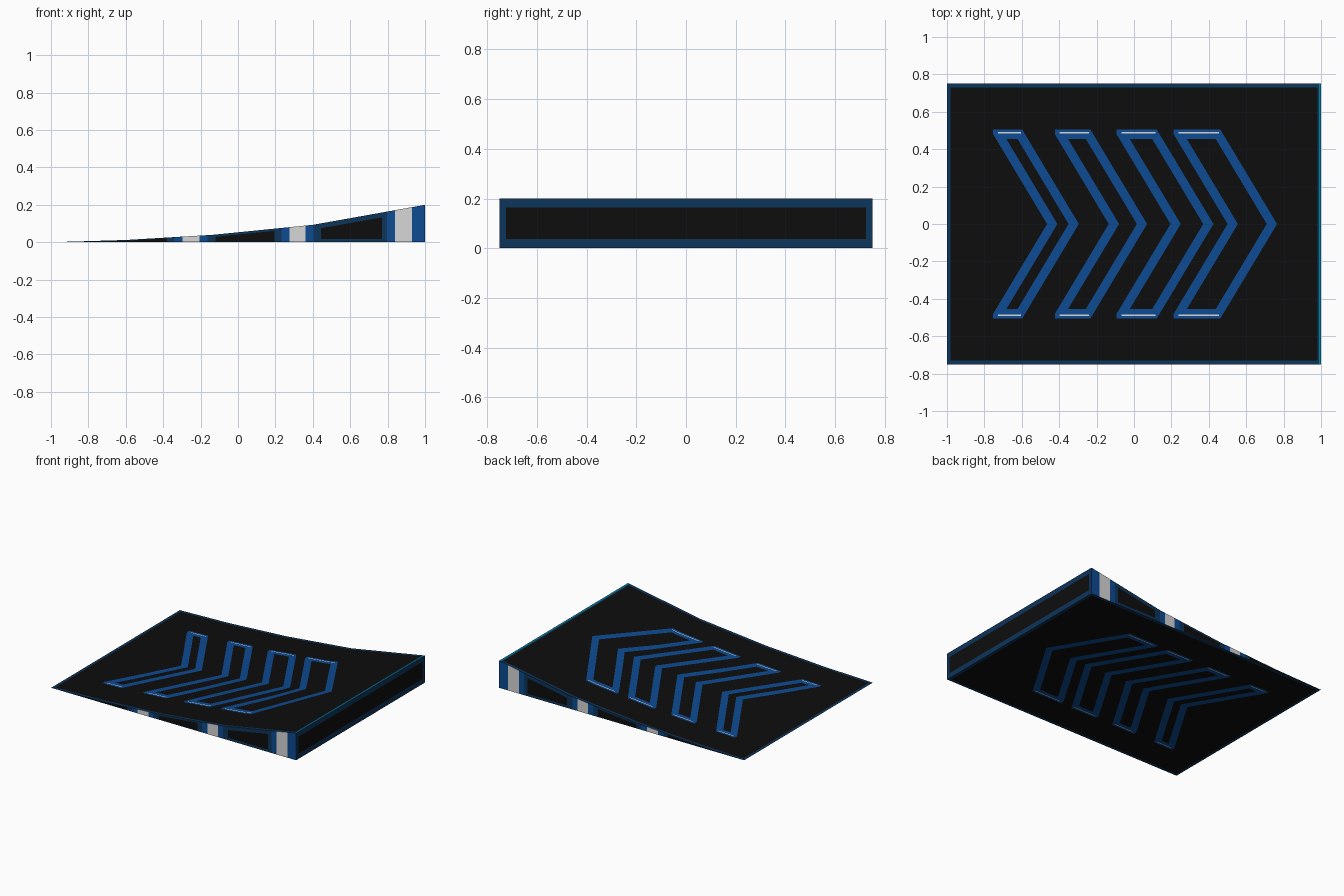
import bpy, bmesh
from mathutils import Vector

if "Cube" in bpy.data.objects:
    bpy.data.objects.remove(bpy.data.objects["Cube"])

COLOURS = {
    "black": (0.004, 0.004, 0.004, 1),
    "bright_blue": (0.004, 0.07, 0.29, 1),
    "navy": (0.004, 0.035, 0.105, 1),
    "pale_grey": (0.68, 0.68, 0.68, 1),
    "teal": (0.0, 0.23, 0.36, 1),
}
BLACK, BLUE, NAVY, GREY, TEAL = range(5)

# Side profile of the curved jump ramp
PROFILE = [(-1, 0), (-0.6, 0.012), (-0.13, 0.04), (0.4, 0.093), (1, 0.2)]
HALF = 0.75
# Chevrons: front tips of the rear and leading outline strokes
CHEVRONS = [(-0.41, -0.295), (-0.08, 0.07), (0.25, 0.425), (0.555, 0.765)]
STROKE, SLOPE, OUT, INN = 0.055, 0.6, 0.505, 0.455
# Side stripes, and dark side panels (x0, x1, bottom gap, top gap)
STRIPES = [(-0.297, -0.206), (0.275, 0.36), (0.84, 0.93)]
PANELS = [(-0.93, -0.38, 0.002, 0.004), (-0.12, 0.195, 0.005, 0.012),
          (0.445, 0.77, 0.018, 0.026)]


def height(x):
    for (x0, z0), (x1, z1) in zip(PROFILE, PROFILE[1:]):
        if x <= x1:
            return z0 + (z1 - z0) * (x - x0) / (x1 - x0)
    return PROFILE[-1][1]


bm = bmesh.new()
section = bm.faces.new([bm.verts.new((x, -HALF, z)) for x, z in PROFILE + [(1, 0)]])
ext = bmesh.ops.extrude_face_region(bm, geom=[section])
bmesh.ops.translate(bm, vec=(0, 2 * HALF, 0),
                    verts=[g for g in ext["geom"] if isinstance(g, bmesh.types.BMVert)])
bmesh.ops.recalc_face_normals(bm, faces=bm.faces[:])


def cut(keep, co, no):
    """Slice only the faces accepted by keep(normal, centre)."""
    bm.normal_update()
    faces = [f for f in bm.faces if keep(f.normal, f.calc_center_median())]
    geom = set(faces)
    for f in faces:
        geom.update(f.edges)
        geom.update(f.verts)
    if faces:
        bmesh.ops.bisect_plane(bm, geom=list(geom), dist=1e-5,
                               plane_co=Vector(co), plane_no=Vector(no))


def flat(n, c):
    return abs(n.z) > 0.9


def side(n, c):
    return abs(n.y) > 0.9


def end(n, c):
    return n.x > 0.9


# Cut the borders and chevrons into the deck and underside
for s in (-1, 1):
    for y in (0.73, OUT, 0.491, 0.485, INN):
        cut(flat, (0, s * y, 0), (0, 1, 0))
cut(flat, (0, 0, 0), (0, 1, 0))
for x in (-0.98, 0.98, 0.989):
    cut(flat, (x, 0, 0), (1, 0, 0))
for rear, lead in CHEVRONS:
    for s in (-1, 1):
        for a in (rear - STROKE, rear, lead - STROKE, lead):
            cut(lambda n, c: flat(n, c) and 0 < c.y * s < OUT, (a, 0, 0), (1, SLOPE * s, 0))
    left = rear - STROKE - 0.288
    for x in (left, left + 0.025, lead - 0.31):
        cut(lambda n, c: flat(n, c) and INN < abs(c.y) < OUT, (x, 0, 0), (1, 0, 0))

# Cut the stripes and panels into both long sides
for x, z in PROFILE[1:-1]:
    cut(side, (x, 0, 0), (1, 0, 0))
for a, b in STRIPES:
    for x in (a - 0.043, a, b, b + 0.043):
        cut(side, (x, 0, 0), (1, 0, 0))
for a, b, low, top in PANELS:
    for x in (a, b):
        cut(side, (x, 0, 0), (1, 0, 0))

    def inside(n, c):
        return side(n, c) and a < c.x < b
    cut(inside, (0, 0, low), (0, 0, 1))
    for (x0, z0), (x1, z1) in zip(PROFILE, PROFILE[1:]):
        cut(lambda n, c: inside(n, c) and x0 < c.x < x1,
            (x0, 0, z0 - top), (z0 - z1, 0, x1 - x0))

# Cut the frame into the tall end
for y in (-0.725, 0.725):
    cut(end, (0, y, 0), (0, 1, 0))
for z in (0.038, 0.163):
    cut(end, (0, 0, z), (0, 0, 1))


def deck_colour(n, c):
    y = abs(c.y)
    if c.x > 0.989 and n.z > 0:
        return TEAL
    if abs(c.x) > 0.98 or y > 0.73:
        return NAVY
    u = c.x + SLOPE * y
    for rear, lead in CHEVRONS:
        left = rear - STROKE - 0.288
        if y < OUT and rear - STROKE < u < lead and c.x > left:
            if 0.485 < y < 0.491 and left + 0.025 < c.x < lead - 0.31:
                return GREY
            if y > INN or u < rear or u > lead - STROKE:
                return BLUE
    return BLACK


def side_colour(c):
    for a, b in STRIPES:
        if a < c.x < b:
            return GREY
        if a - 0.043 < c.x < b + 0.043:
            return BLUE
    if c.x > 0.93:
        return BLUE
    for a, b, low, top in PANELS:
        if a < c.x < b and low < c.z < height(c.x) - top:
            return BLACK
    return NAVY


bm.normal_update()
for f in bm.faces:
    n, c = f.normal, f.calc_center_median()
    if side(n, c):
        f.material_index = side_colour(c)
    elif end(n, c):
        f.material_index = BLACK if abs(c.y) < 0.725 and 0.038 < c.z < 0.163 else NAVY
    else:
        f.material_index = deck_colour(n, c)

mesh = bpy.data.meshes.new("ramp")
bm.to_mesh(mesh)
bm.free()
for name, col in COLOURS.items():
    mat = bpy.data.materials.new(name)
    mat.diffuse_color = col
    mat.use_nodes = True
    mat.node_tree.nodes["Principled BSDF"].inputs["Base Color"].default_value = mat.diffuse_color
    mesh.materials.append(mat)
bpy.context.collection.objects.link(bpy.data.objects.new("ramp", mesh))
